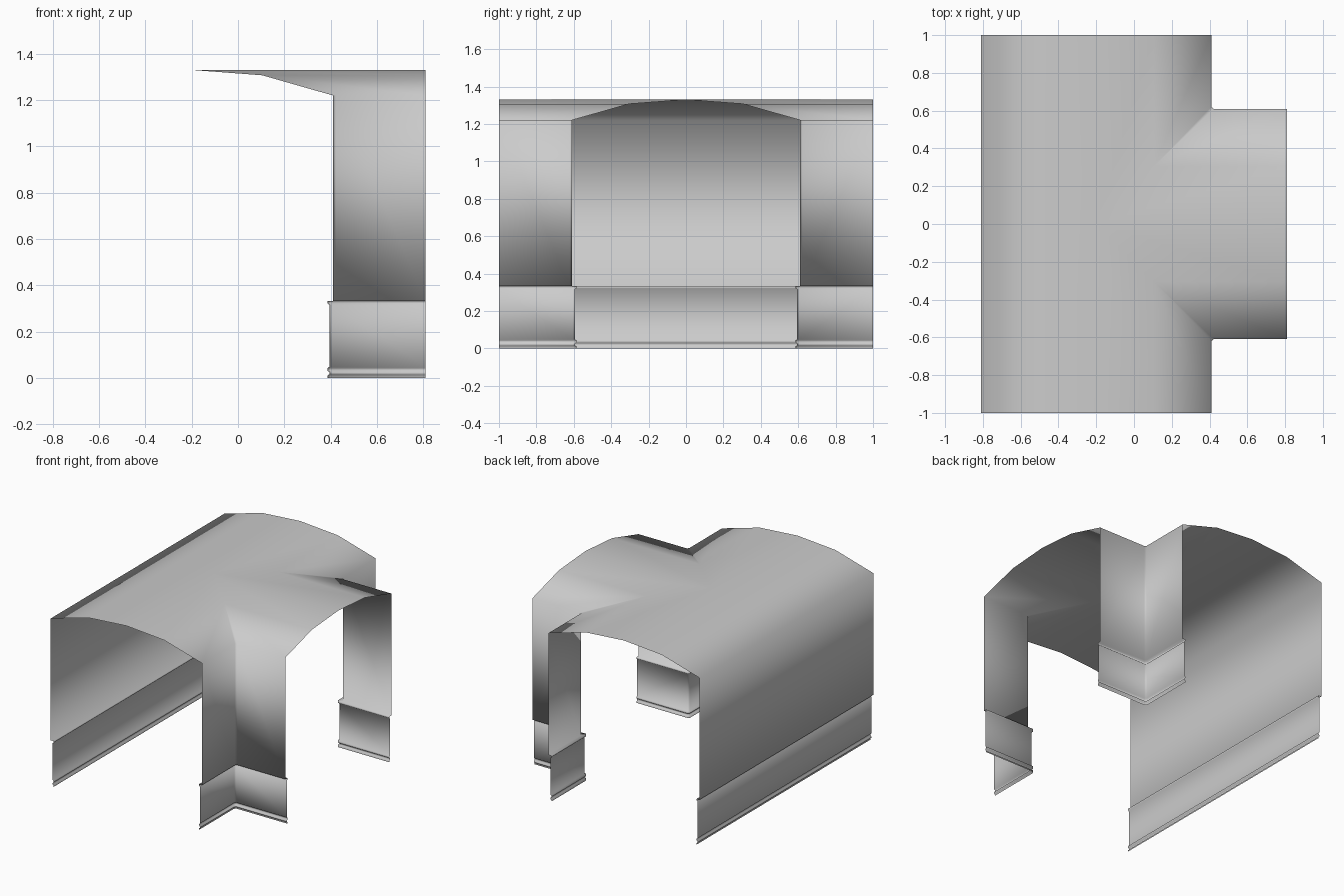
import bpy
import bmesh

cube = bpy.data.objects.get("Cube")
if cube:
    bpy.data.objects.remove(cube)

HALF = 0.61       # half width of both passages
STEP = HALF / 2   # vault facet width
AXIS = -0.2       # x of the long passage's centre line
END_Y = 1.0
END_X = 0.81
CHAMFER = 0.012
RISE = {0: 1.33, 1: 1.307, 2: 1.22}   # vault height by facet line

# Wall section from spring line to floor: (inward offset, height)
WALL = [(0, RISE[2]), (0, 0.333), (0.024, 0.333), (0.024, 0.322),
        (0.016, 0.315), (0.016, 0.048), (0.024, 0.043), (0.024, 0.032),
        (0.016, 0.026), (0.016, 0.016), (0.024, 0.011), (0.024, 0)]

bm = bmesh.new()


def face(points):
    bm.faces.new([bm.verts.new(p) for p in points])


def main_line(k, side):
    """Inner and outer end of a facet line on the long passage's open side."""
    u = k * STEP
    inner = u + (CHAMFER if k == 2 else 0)
    return (AXIS + u, side * inner, RISE[k]), (AXIS + u, side * END_Y, RISE[k])


def branch_line(k, side):
    """Inner and outer end of a facet line on the side passage."""
    u = k * STEP
    inner = AXIS + u + (CHAMFER if k == 2 else 0)
    return (inner, side * u, RISE[k]), (END_X, side * u, RISE[k])


def wall(path):
    """Sweep the wall section along (x, y, inward x, inward y) stations."""
    rows = [[(x + d * dx, y + d * dy, z) for d, z in WALL] for x, y, dx, dy in path]
    for a, b in zip(rows, rows[1:]):
        for i in range(len(WALL) - 1):
            face([a[i], b[i], b[i + 1], a[i + 1]])


# Vault over the closed side of the long passage
for k in range(2):
    near, far = AXIS - k * STEP, AXIS - (k + 1) * STEP
    ring = [(near, END_Y, RISE[k]), (far, END_Y, RISE[k + 1]),
            (far, -END_Y, RISE[k + 1]), (near, -END_Y, RISE[k])]
    if k == 0:
        ring.append((AXIS, 0, RISE[0]))
    face(ring)

# Crossing vaults on the open side, meeting along the diagonal groins
for side in (-1, 1):
    for line in (main_line, branch_line):
        for k in range(2):
            a, b = line(k, side)
            c, d = line(k + 1, side)
            face([a, b, d, c])
    face([main_line(1, side)[0], main_line(2, side)[0], branch_line(2, side)[0]])

# Long closed wall
wall([(AXIS - HALF, -END_Y, 1, 0), (AXIS - HALF, END_Y, 1, 0)])

# Two corner walls with a narrow chamfer
for s in (-1, 1):
    x = AXIS + HALF
    wall([(x, s * END_Y, -1, 0), (x, s * (HALF + CHAMFER), -1, -s),
          (x + CHAMFER, s * HALF, -1, -s), (END_X, s * HALF, 0, -s)])

# Weld the parts into one skin, facing outward
bmesh.ops.remove_doubles(bm, verts=bm.verts, dist=0.0005)
bmesh.ops.recalc_face_normals(bm, faces=bm.faces)
bm.normal_update()
if max(bm.faces, key=lambda f: f.calc_center_median().z).normal.z < 0:
    bmesh.ops.reverse_faces(bm, faces=bm.faces)
for f in bm.faces:
    f.smooth = True

mesh = bpy.data.meshes.new("corridor_junction_shell")
bm.to_mesh(mesh)
bm.free()
shell = bpy.data.objects.new("corridor_junction_shell", mesh)
bpy.context.collection.objects.link(shell)

# Plain grey finish
grey = bpy.data.materials.new("light_grey")
grey.use_nodes = True
colour = (0.6, 0.6, 0.6, 1)
grey.diffuse_color = colour
grey.node_tree.nodes["Principled BSDF"].inputs["Base Color"].default_value = colour
mesh.materials.append(grey)
